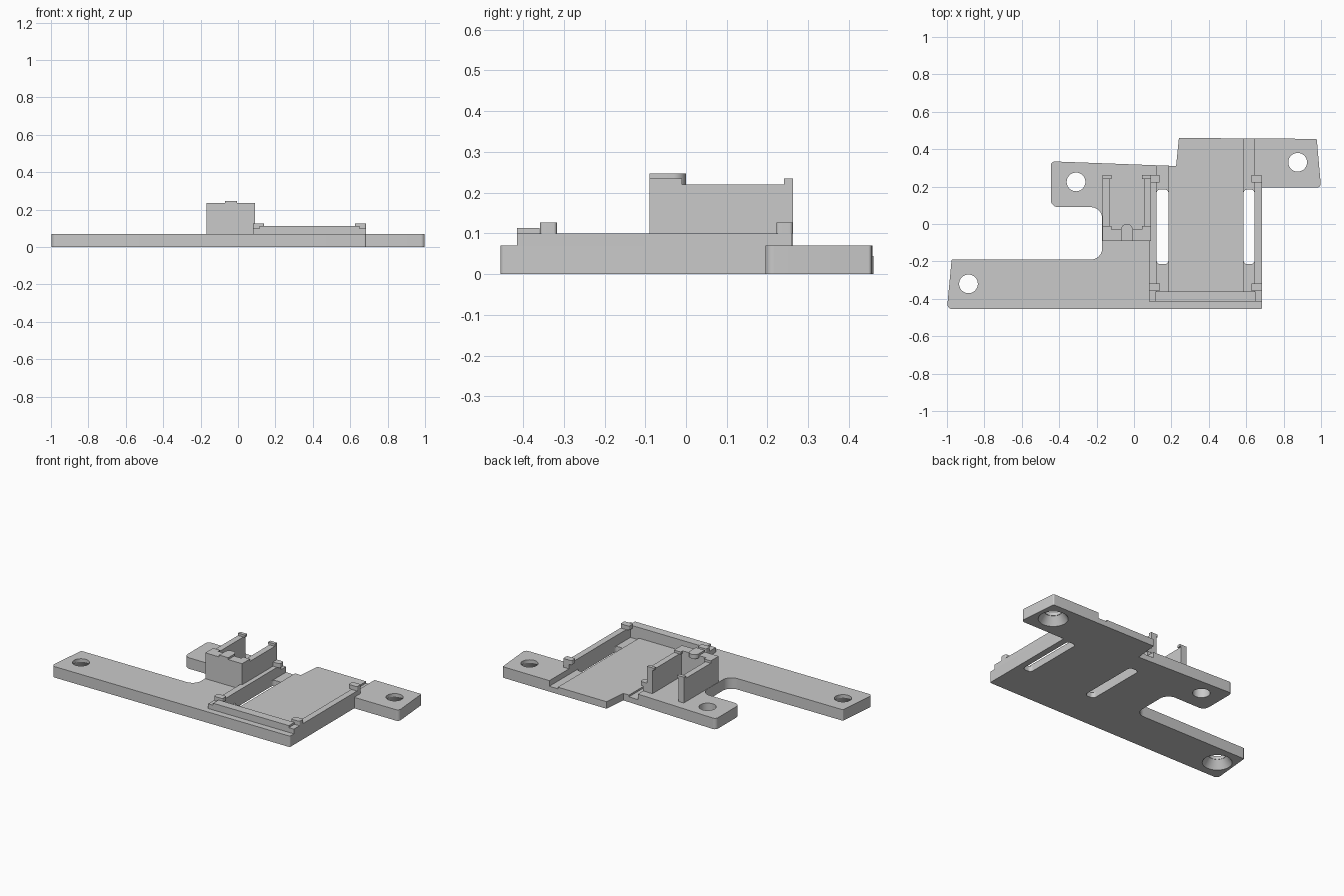
import bpy, bmesh
from math import tan
from mathutils import Vector

old = bpy.data.objects.get("Cube")
if old:
    bpy.data.objects.remove(old, do_unlink=True)

grey = bpy.data.materials.new("plain grey")
grey.use_nodes = True
grey.diffuse_color = (0.59, 0.59, 0.59, 1)
grey.node_tree.nodes["Principled BSDF"].inputs["Base Color"].default_value = grey.diffuse_color


def finish(name, bm):
    bmesh.ops.recalc_face_normals(bm, faces=bm.faces)
    mesh = bpy.data.meshes.new(name)
    bm.to_mesh(mesh)
    bm.free()
    mesh.materials.append(grey)
    ob = bpy.data.objects.new(name, mesh)
    bpy.context.collection.objects.link(ob)
    return ob


def prism(name, corners, z0, z1, steps=8):
    """Extrude an outline of (x, y, corner radius) from z0 to z1."""
    pts = []
    for i, (x, y, r) in enumerate(corners):
        p = Vector((x, y))
        if r == 0:
            pts.append(p)
            continue
        a = (Vector(corners[i - 1][:2]) - p).normalized()
        b = (Vector(corners[(i + 1) % len(corners)][:2]) - p).normalized()
        d = r / tan(a.angle(b) / 2)
        mid = p + (a + b).normalized() * (d * d + r * r) ** 0.5
        start, end = p + a * d - mid, p + b * d - mid
        for k in range(steps + 1):
            pts.append(mid + start.lerp(end, k / steps).normalized() * r)
    bm = bmesh.new()
    face = bm.faces.new([bm.verts.new((p.x, p.y, z0)) for p in pts])
    top = bmesh.ops.extrude_face_region(bm, geom=[face], use_keep_orig=True)["geom"]
    bmesh.ops.translate(bm, vec=(0, 0, z1 - z0),
                        verts=[v for v in top if isinstance(v, bmesh.types.BMVert)])
    return finish(name, bm)


def box(name, x0, x1, y0, y1, z0, z1, r=0):
    return prism(name, [(x0, y0, r), (x1, y0, r), (x1, y1, r), (x0, y1, r)], z0, z1)


def cone(name, x, y, z0, z1, r0, r1):
    bm = bmesh.new()
    bmesh.ops.create_cone(bm, cap_ends=True, segments=40, radius1=r0, radius2=r1, depth=z1 - z0)
    bmesh.ops.translate(bm, verts=bm.verts, vec=(x, y, (z0 + z1) / 2))
    return finish(name, bm)


def cut(target, cutter):
    mod = target.modifiers.new("cut", "BOOLEAN")
    mod.operation, mod.solver, mod.object = "DIFFERENCE", "EXACT", cutter
    bpy.context.view_layer.objects.active = target
    bpy.ops.object.modifier_apply(modifier=mod.name)
    bpy.data.objects.remove(cutter, do_unlink=True)


T = 0.07
# base plate with three mounting ears
base = prism("base_plate", [
    (-1, -0.455, 0.025), (0.685, -0.455, 0.01), (0.685, 0.195, 0),
    (1, 0.195, 0.02), (0.977, 0.455, 0.008), (0.24, 0.46, 0.004),
    (0.225, 0.31, 0), (-0.445, 0.335, 0.022), (-0.445, 0.09, 0.04),
    (-0.17, 0.09, 0.06), (-0.17, -0.19, 0.06), (-0.975, -0.19, 0.006)], 0, T)

# recessed tray floor, side grooves and through slots
cut(base, box("tray_cutter", 0.12, 0.645, -0.36, 0.6, 0.045, 0.2))
for x0, x1 in ((0.12, 0.185), (0.585, 0.645)):
    cut(base, box("groove_cutter", x0, x1, -0.36, 0.6, 0.034, 0.2))
    cut(base, box("slot_cutter", x0, x1, -0.215, 0.185, -0.1, 0.2, 0.022))

# screw holes, two of them countersunk from below
for x, y, sunk in ((-0.885, -0.32, True), (-0.31, 0.225, False), (0.875, 0.33, True)):
    cut(base, cone("hole_cutter", x, y, -0.1, 0.2, 0.05, 0.05))
    if sunk:
        cut(base, cone("countersink_cutter", x, y, -0.01, 0.05, 0.092, 0.052))

# tray walls and their retaining clips
box("tray_front_wall", 0.115, 0.65, -0.415, -0.36, T, 0.113)
for side, x0, x1, inner in (("right", 0.08, 0.12, 0.14), ("left", 0.645, 0.685, 0.625)):
    box(f"tray_{side}_wall", x0, x1, -0.415, 0.26, T, 0.1)
    lo, hi = min(x0, inner), max(x1, inner)
    for end, y0, y1 in (("front", -0.358, -0.317), ("rear", 0.222, 0.262)):
        box(f"tray_{side}_{end}_clip", lo, hi, y0, y1, 0.1, 0.127, 0.008)

# upright holder: front block, side walls, clips
box("holder_front_block", -0.168, 0.092, -0.09, -0.03, T, 0.22)
box("holder_front_cap", -0.125, 0.05, -0.09, -0.03, 0.22, 0.235)
for side, x0, x1, inner in (("right", -0.168, -0.13, -0.12), ("left", 0.054, 0.092, 0.044)):
    box(f"holder_{side}_wall", x0, x1, -0.03, 0.262, T, 0.22)
    lo, hi = min(x0, inner), max(x1, inner)
    box(f"holder_{side}_front_clip", lo, hi, -0.09, -0.01, 0.22, 0.235)
    box(f"holder_{side}_rear_clip", lo, hi, 0.24, 0.262, 0.22, 0.235)

# rounded latch over the front block
prism("holder_latch", [(-0.07, -0.09, 0), (-0.006, -0.09, 0),
                       (-0.006, 0, 0.0315), (-0.07, 0, 0.0315)], 0.22, 0.247)

# smooth the curved sides, keep hard edges
for ob in list(bpy.context.collection.objects):
    if ob.type == "MESH" and grey.name in ob.data.materials:
        bpy.ops.object.select_all(action="DESELECT")
        ob.select_set(True)
        bpy.context.view_layer.objects.active = ob
        bpy.ops.object.shade_smooth_by_angle(angle=0.5)
